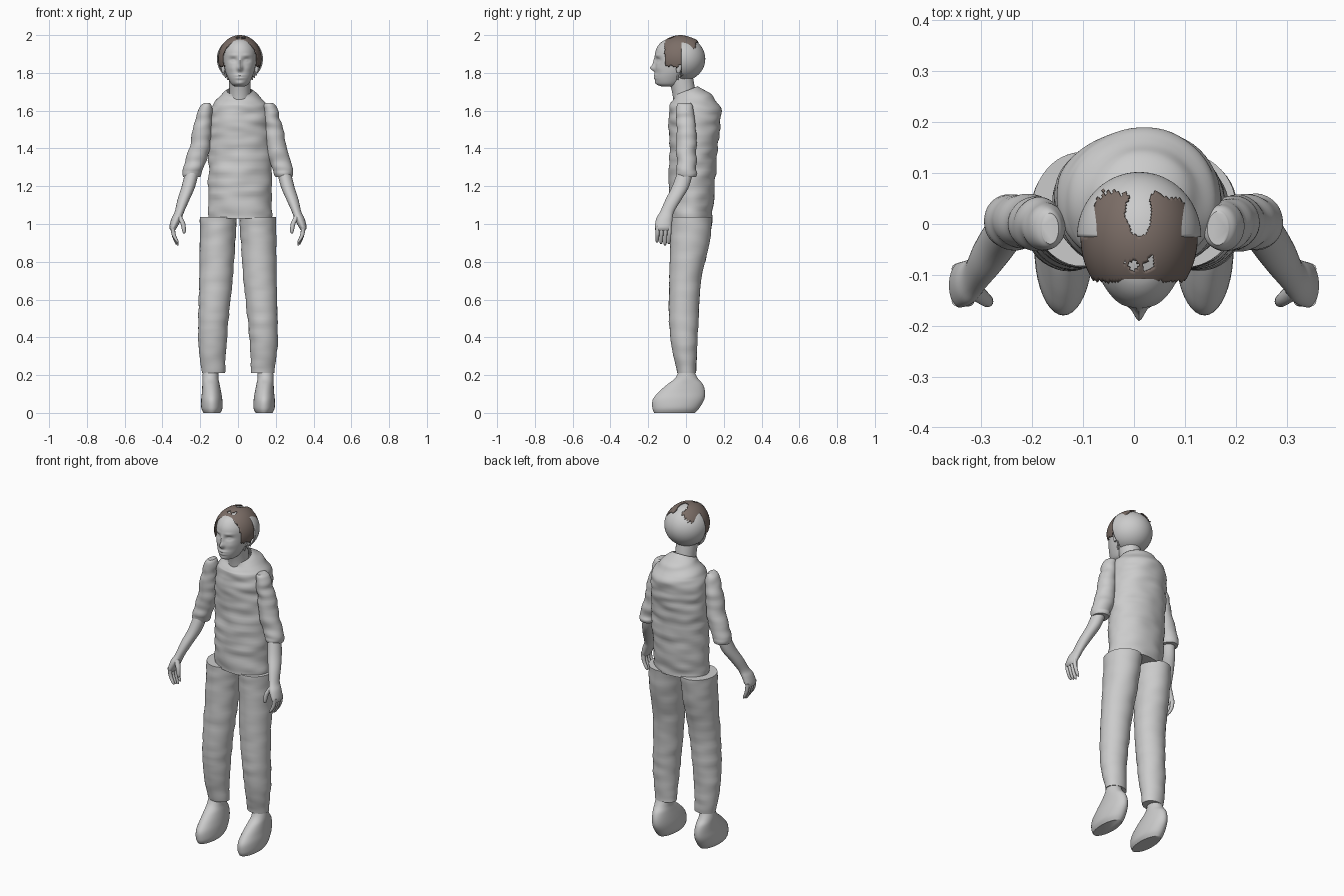
import bpy, bmesh, math
from mathutils import Vector, noise

cube = bpy.data.objects.get("Cube")
if cube:
    bpy.data.objects.remove(cube, do_unlink=True)


def make_material(name, colour):
    mat = bpy.data.materials.new(name)
    mat.use_nodes = True
    mat.diffuse_color = (*colour, 1)
    mat.node_tree.nodes["Principled BSDF"].inputs["Base Color"].default_value = (*colour, 1)
    return mat


GREY = make_material("plain grey", (0.6, 0.6, 0.6))
BROWN = make_material("hair brown", (0.2, 0.155, 0.135))


def finish(name, bm, mat, angle=50):
    bmesh.ops.recalc_face_normals(bm, faces=bm.faces)
    mesh = bpy.data.meshes.new(name)
    bm.to_mesh(mesh)
    bm.free()
    mesh.materials.append(mat)
    mesh.shade_smooth()
    mesh.set_sharp_from_angle(angle=math.radians(angle))
    obj = bpy.data.objects.new(name, mesh)
    bpy.context.collection.objects.link(obj)
    return obj


def spline(rows, steps):
    """Smooth the profile rows with a Catmull-Rom curve."""
    pts = [rows[0], *rows, rows[-1]]
    out = []
    for a, b, c, d in zip(pts, pts[1:], pts[2:], pts[3:]):
        for k in range(steps):
            t = k / steps
            out.append([q + t / 2 * (r - p + t * (2*p - 5*q + 4*r - s + t * (3*(q - r) + s - p)))
                        for p, q, r, s in zip(a, b, c, d)])
    return out + [list(rows[-1])]


def loft(name, rows, side=1, sides=32, steps=5, tilt=None, shape=None, cap_top=True):
    """Skin elliptical rings given as x, y, z, x radius, y radius."""
    bm = bmesh.new()
    rings = []
    for x, y, z, rx, ry in spline(rows, steps):
        ring = []
        for i in range(sides):
            a = math.tau * i / sides
            p = Vector((side * (x + rx * math.cos(a)), y + ry * math.sin(a), z))
            if tilt:
                p.z += tilt(z) * (p.y - y)
            if shape:
                p = shape(p, Vector((side * math.cos(a), math.sin(a), 0)))
            ring.append(bm.verts.new(p))
        rings.append(ring)
    for low, high in zip(rings, rings[1:]):
        for i in range(sides):
            j = (i + 1) % sides
            bm.faces.new((low[i], low[j], high[j], high[i]))
    bm.faces.new(rings[0])
    if cap_top:
        bm.faces.new(rings[-1])
    return finish(name, bm, GREY)


def wrinkles(amount):
    """Cloth folds that run mostly sideways."""
    def shape(p, out):
        return p + out * amount * noise.noise(Vector((p.x * 9, p.y * 9, p.z * 24)))
    return shape


# Shirt body, with the neckline lower at the front
torso_rows = [
    (.012, .025, 1.03, .166, .11),
    (.012, .032, 1.2, .168, .122),
    (.01, .04, 1.4, .168, .128),
    (.01, .046, 1.54, .165, .137),
    (.01, .047, 1.61, .155, .135),
    (.01, .035, 1.655, .125, .11),
    (.01, .014, 1.69, .088, .078),
    (.01, 0, 1.705, .066, .066),
]
loft("shirt_body", torso_rows, sides=64, steps=12, shape=wrinkles(.009), cap_top=False,
     tilt=lambda z: max(0, z - 1.63) * 5)

# Neck
loft("neck", [(.01, .0, 1.6, .058, .062), (.01, -.01, 1.69, .056, .062),
              (.01, -.03, 1.78, .058, .066)])


# Face: bumps push the front of the head in or out
BUMPS = [  # x, z, x spread, z spread, push
    (0, 1.825, .014, .016, .024),
    (0, 1.855, .010, .028, .012),
    (0, 1.787, .026, .006, .006),
    (0, 1.772, .022, .005, .006),
    (0, 1.745, .024, .010, .006),
    (.036, 1.868, .018, .011, -.012),
    (.036, 1.866, .010, .005, .007),
    (.036, 1.893, .024, .007, .004),
    (.045, 1.825, .020, .018, .004),
]


def sculpt_face(p, out):
    if out.y < 0:
        x = abs(p.x - .01)
        push = sum(s * math.exp(-((x - bx) / wx) ** 2 - ((p.z - bz) / wz) ** 2)
                   for bx, bz, wx, wz, s in BUMPS)
        p.y -= push * min(1, -out.y * 1.5)
    return p


head_rows = [
    (.01, -.09, 1.728, .025, .04),
    (.01, -.09, 1.74, .045, .063),
    (.01, -.08, 1.77, .062, .085),
    (.01, -.065, 1.81, .077, .098),
    (.01, -.055, 1.86, .086, .107),
    (.01, -.052, 1.91, .086, .11),
    (.01, -.05, 1.945, .074, .097),
    (.01, -.05, 1.97, .053, .07),
    (.01, -.05, 1.985, .02, .03),
]
loft("head", head_rows, sides=96, steps=9, shape=sculpt_face)


def shell(name, centre, radii, keep, mat, thickness):
    """Ellipsoid shell, keeping only the faces the rule accepts."""
    bm = bmesh.new()
    bmesh.ops.create_uvsphere(bm, u_segments=112, v_segments=72, radius=1)
    for v in bm.verts:
        v.co = Vector(c + r * n for c, r, n in zip(centre, radii, v.co))
    drop = [f for f in bm.faces if not keep(f.calc_center_median())]
    bmesh.ops.delete(bm, geom=drop, context="FACES")
    obj = finish(name, bm, mat)
    mod = obj.modifiers.new("thickness", "SOLIDIFY")
    mod.thickness = thickness
    mod.offset = -1
    return obj


# Rounded back of the skull
shell("skull_back", (.01, -.025, 1.874), (.122, .127, .119),
      lambda p: p.y > -.027 and p.z > 1.752, GREY, .006)


# Ragged hair over the crown and temples, with a thin patch in the middle
def is_hair(p):
    x = p.x - .01
    rough = .014 * noise.noise(Vector((x * 130, p.y * 20, p.z * 12)))
    if p.y < -.113 + rough / 3 or p.y > .058 + rough * 1.5:
        return False
    bald = (x / .026) ** 2 + ((p.y - .025) / .05) ** 2 < 1 + rough * 20
    gap = abs(x) < .03 and abs(p.y + .083 - 9 * x * x) < .006 + rough
    if p.z > 1.93 + rough:
        return not (bald or gap)
    return p.y < -.026 and p.z > 1.832 + rough


shell("hair", (.01, -.025, 1.874), (.115, .14, .126), is_hair, BROWN, .004)

# Parts that come in pairs
for side, label in ((1, "left"), (-1, "right")):
    # Ear and the small loose locks below it
    ear_x = .01 + side * .088
    loft(f"{label}_ear", [(ear_x, -.04, 1.8, .006, .008), (ear_x, -.038, 1.82, .011, .015),
                          (ear_x, -.032, 1.86, .013, .02), (ear_x, -.03, 1.875, .005, .01)],
         sides=16)
    for i in range(3):
        x, y = .01 + side * (.065 + .011 * i), -.045 + .012 * i
        z = 1.762 + .012 * i
        loft(f"{label}_lock_{i + 1}", [(x, y, z, .003, .004), (x, y, z + .012, .005, .005),
                                       (x, y, z + .035, .003, .003)], sides=8, steps=2)

    # Sleeve
    loft(f"{label}_sleeve", [
        (.165, -.008, 1.64, .017, .03),
        (.171, -.006, 1.615, .035, .043),
        (.185, .0, 1.53, .046, .052),
        (.205, .002, 1.4, .055, .053),
        (.234, .004, 1.3, .054, .052),
        (.242, .005, 1.268, .053, .056),
        (.245, .005, 1.25, .046, .05),
    ], side, sides=48, steps=10, shape=wrinkles(.008))

    # Forearm and palm
    loft(f"{label}_forearm", [
        (.24, .0, 1.29, .036, .04),
        (.262, -.028, 1.2, .036, .045),
        (.288, -.066, 1.13, .032, .042),
        (.31, -.1, 1.065, .025, .037),
        (.325, -.114, 1.03, .027, .043),
        (.342, -.12, .985, .021, .044),
        (.345, -.12, .965, .011, .036),
    ], side)

    # Fingers and thumb
    for i in range(4):
        y = -.088 - .021 * i
        tip = .887 + .007 * abs(i - 1)
        loft(f"{label}_finger_{i + 1}", [
            (.346, y, .99, .012, .011), (.341, y, .945, .011, .01),
            (.325, y - .002, tip + .012, .009, .009), (.318, y - .002, tip, .004, .004),
        ], side, sides=12, steps=4)
    loft(f"{label}_thumb", [
        (.315, -.13, 1.045, .016, .018), (.293, -.147, 1.005, .013, .014),
        (.286, -.152, .965, .01, .011), (.286, -.152, .95, .005, .005),
    ], side, sides=14, steps=4)

    # Trouser leg
    loft(f"{label}_trouser_leg", [
        (.103, .028, 1.038, .097, .112),
        (.109, .02, .9, .094, .104),
        (.117, -.004, .7, .088, .084),
        (.13, -.012, .5, .08, .078),
        (.136, -.008, .35, .073, .067),
        (.13, .004, .21, .061, .05),
    ], side, sides=48, steps=10, shape=wrinkles(.004))

    # Shoe with a rounded toe and raised heel
    loft(f"{label}_shoe", [
        (.138, -.06, 0, .044, .108),
        (.138, -.054, .025, .056, .124),
        (.139, -.04, .07, .056, .136),
        (.14, -.022, .11, .051, .123),
        (.143, -.005, .15, .046, .095),
        (.146, .002, .18, .043, .063),
        (.145, .003, .215, .041, .044),
        (.142, .003, .25, .04, .04),
    ], side, sides=40)
